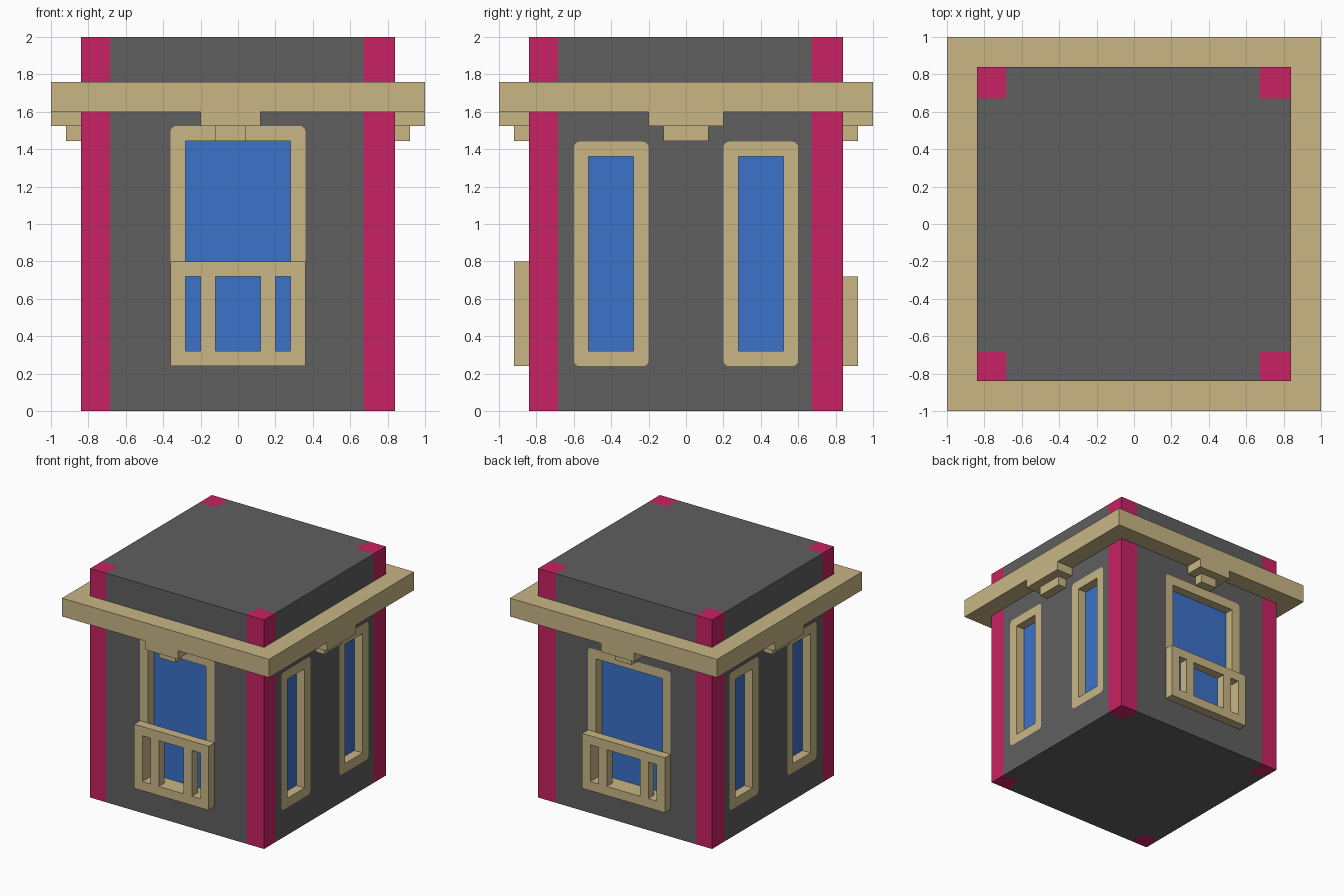
import bpy, bmesh, math
from mathutils import Vector

if "Cube" in bpy.data.objects:
    bpy.data.objects.remove(bpy.data.objects["Cube"])


def material(name, rgb):
    m = bpy.data.materials.new(name)
    m.diffuse_color = (*rgb, 1)
    m.use_nodes = True
    m.node_tree.nodes["Principled BSDF"].inputs["Base Color"].default_value = m.diffuse_color
    return m


GREY = material("dark grey", (0.115, 0.115, 0.115))
TAN = material("sand trim", (0.578, 0.468, 0.235))
PINK = material("crimson corner", (0.578, 0.016, 0.127))
BLUE = material("blue glass", (0.043, 0.168, 0.591))
W = 0.84  # half width of the body


def place(side, u, z, d):
    """u = world coordinate along the wall, d = distance out from the centre."""
    return Vector({"front": (u, -d, z), "back": (u, d, z),
                   "right": (d, u, z), "left": (-d, u, z)}[side])


def finish(bm, name, *mats):
    bmesh.ops.recalc_face_normals(bm, faces=bm.faces)
    me = bpy.data.meshes.new(name)
    bm.to_mesh(me)
    bm.free()
    for m in mats:
        me.materials.append(m)
    ob = bpy.data.objects.new(name, me)
    bpy.context.collection.objects.link(ob)
    return ob


def extrude(bm, faces, vec):
    r = bmesh.ops.extrude_face_region(bm, geom=faces, use_keep_orig=True)
    bmesh.ops.translate(bm, vec=vec, verts=[g for g in r["geom"] if isinstance(g, bmesh.types.BMVert)])


def add_prism(bm, side, pts, d0, d1):
    f = bm.faces.new([bm.verts.new(place(side, u, z, d0)) for u, z in pts])
    extrude(bm, [f], place(side, 0, 0, d1 - d0))


def add_box(bm, side, u0, u1, z0, z1, d0, d1):
    add_prism(bm, side, [(u0, z0), (u1, z0), (u1, z1), (u0, z1)], d0, d1)


STEPS = 4


def rounded(u0, u1, z0, z1, r=0.03):
    pts = []
    for k, (u, z) in enumerate([(u1 - r, z1 - r), (u0 + r, z1 - r), (u0 + r, z0 + r), (u1 - r, z0 + r)]):
        for s in range(STEPS):
            a = math.pi / 2 * (k + s / (STEPS - 1))
            pts.append((u + r * math.cos(a), z + r * math.sin(a)))
    return pts


# window list: side, outer rectangle u0, u1, z0, z1
windows = [("front", -0.36, 0.36, 0.24, 1.525), ("back", -0.44, 0.36, 0.24, 1.44)]
for s in ("right", "left"):
    windows += [(s, -0.60, -0.20, 0.24, 1.44), (s, 0.20, 0.60, 0.24, 1.44)]

# body with coloured corner posts
LOW, HIGH = -0.685, 0.67
bm = bmesh.new()
bmesh.ops.create_cube(bm, size=1)
for v in bm.verts:
    v.co = (v.co.x * 2 * W, v.co.y * 2 * W, (v.co.z + 0.5) * 2)
for axis in (Vector((1, 0, 0)), Vector((0, 1, 0))):
    for c in (LOW, HIGH):
        bmesh.ops.bisect_plane(bm, geom=bm.verts[:] + bm.edges[:] + bm.faces[:],
                               plane_co=axis * c, plane_no=axis)
for f in bm.faces:
    c = f.calc_center_median()
    f.material_index = int(not LOW < c.x < HIGH and not LOW < c.y < HIGH)
body = finish(bm, "tower_body", GREY, PINK)

# window recesses cut into the body
bm = bmesh.new()
for s, *rect in windows:
    add_prism(bm, s, rounded(*rect), W - 0.085, W + 0.05)
cutter = finish(bm, "window_cutter", GREY, PINK)
cutter.hide_render = True
mod = body.modifiers.new("recess", "BOOLEAN")
mod.operation, mod.solver, mod.object = "DIFFERENCE", "EXACT", cutter
cut = bpy.data.meshes.new_from_object(body.evaluated_get(bpy.context.evaluated_depsgraph_get()))
body.modifiers.clear()
body.data = cut
bpy.data.objects.remove(cutter)

# window frames and glass
for i, (s, u0, u1, z0, z1) in enumerate(windows):
    a, b, c, d = u0 + 0.08, u1 - 0.08, z0 + 0.08, z1 - 0.08
    bm = bmesh.new()
    outer = [bm.verts.new(place(s, u, z, W - 0.08)) for u, z in rounded(u0, u1, z0, z1)]
    inner = [bm.verts.new(place(s, u, z, W - 0.08)) for u, z in [(b, d), (a, d), (a, c), (b, c)]]
    faces = []
    for k in range(len(outer)):
        n = (k + 1) % len(outer)
        loop = [outer[k], outer[n], inner[n // STEPS], inner[k // STEPS]]
        faces.append(bm.faces.new(list(dict.fromkeys(loop))))
    extrude(bm, faces, place(s, 0, 0, 0.08))
    finish(bm, f"{s}_window_frame_{i}", TAN)
    bm = bmesh.new()
    add_box(bm, s, a - 0.02, b + 0.02, c - 0.02, d + 0.02, W - 0.085, W - 0.08)
    finish(bm, f"{s}_window_glass_{i}", BLUE)

# balcony railings: outer width, height, inner bar positions
for s, u0, u1, top, bars in [("front", -0.36, 0.36, 0.80, (-0.20, 0.12)),
                             ("back", -0.44, 0.36, 0.72, (-0.28, 0.12))]:
    bm = bmesh.new()
    add_box(bm, s, u0, u1, 0.24, 0.32, W, 0.92)
    add_box(bm, s, u0, u1, top - 0.08, top, W, 0.92)
    for u in (u0, *bars, u1 - 0.08):
        add_box(bm, s, u, u + 0.08, 0.32, top - 0.08, W, 0.92)
    finish(bm, f"{s}_balcony", TAN)

# ledge around the body
bm = bmesh.new()
for s in ("front", "back"):
    add_box(bm, s, -1, 1, 1.60, 1.76, W, 1)
for s in ("left", "right"):
    add_box(bm, s, -W, W, 1.60, 1.76, W, 1)
finish(bm, "ledge", TAN)

# stepped brackets under the ledge
for s, upper, lower in [("front", (-0.20, 0.12), (-0.12, 0.04)), ("back", (-0.20, 0.12), (-0.12, 0.04)),
                        ("right", (-0.20, 0.20), (-0.12, 0.12)), ("left", (-0.20, 0.20), (-0.12, 0.12))]:
    bm = bmesh.new()
    add_box(bm, s, *upper, 1.525, 1.60, W, 1)
    add_box(bm, s, *lower, 1.445, 1.525, W, 0.92)
    finish(bm, f"{s}_bracket", TAN)
